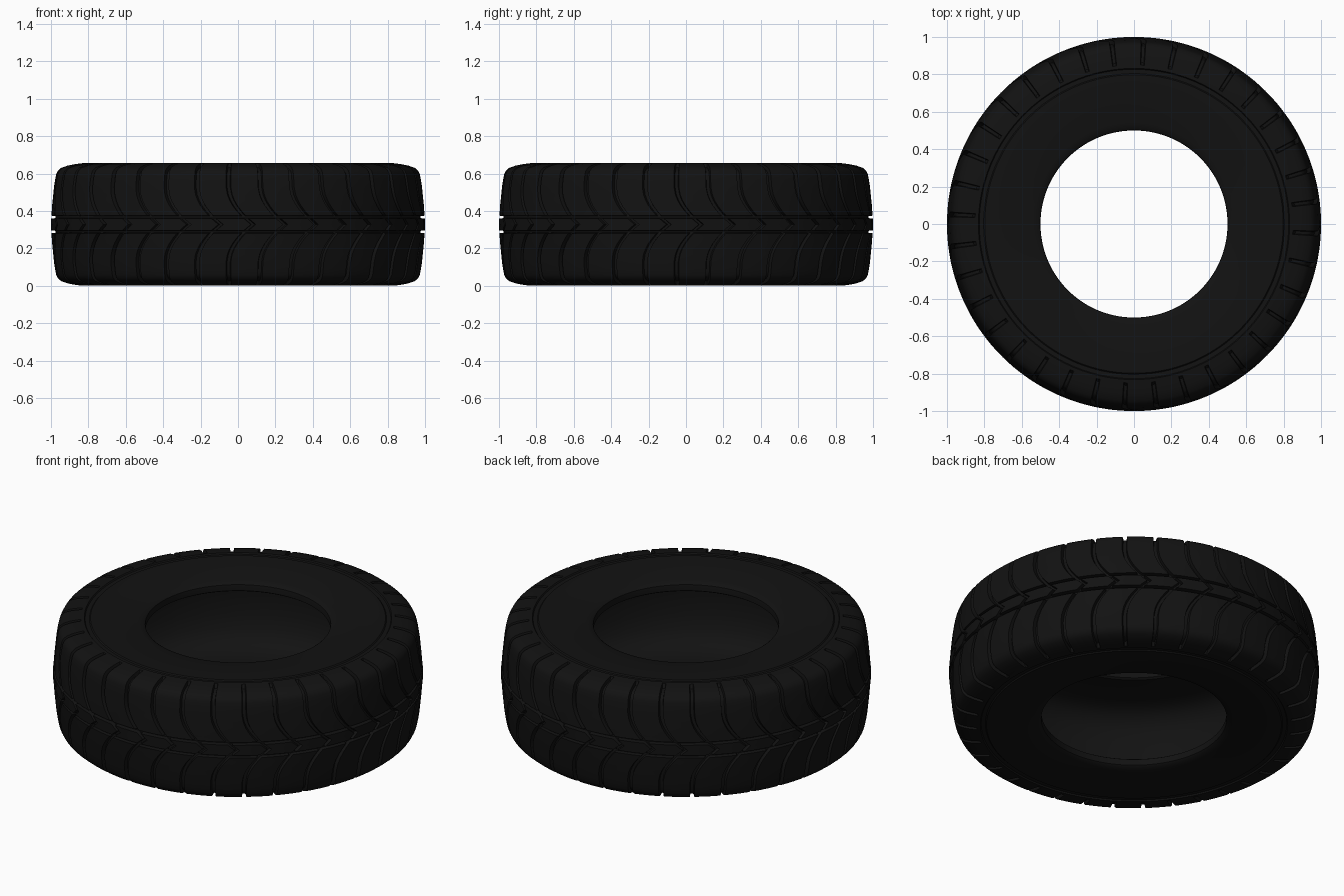
import bpy, bmesh, math

if "Cube" in bpy.data.objects:
    bpy.data.objects.remove(bpy.data.objects["Cube"])

PITCHES = 36          # tread blocks around the tyre
MID = 0.3275          # half of the tyre width
GROOVE = 0.022        # depth of the cross grooves

# Half profile, from tread centre over the shoulder to the bead and into the
# hollow: (radius, height above mid plane, 1 where cross grooves are cut)
HALF = [
    (1.000, 0.015, 1), (1.000, 0.031, 1),
    (0.975, 0.034, 0), (0.975, 0.044, 0),                     # ring groove
    (0.998, 0.047, 1), (0.996, 0.07, 1), (0.994, 0.10, 1), (0.991, 0.13, 1),
    (0.988, 0.16, 1), (0.984, 0.20, 1), (0.978, 0.24, 1), (0.972, 0.27, 1),
    (0.964, 0.287, 1), (0.945, 0.303, 1), (0.91, 0.315, 1),   # shoulder
    (0.875, 0.322, 1), (0.85, 0.3255, 0),
    (0.832, 0.3275, 0), (0.827, 0.320, 0),                    # sidewall ring
    (0.804, 0.320, 0), (0.798, 0.3265, 0),
    (0.74, 0.3265, 0), (0.67, 0.321, 0), (0.60, 0.313, 0), (0.54, 0.304, 0),
    (0.512, 0.298, 0), (0.502, 0.290, 0), (0.50, 0.278, 0),   # bead
    (0.50, 0.255, 0), (0.512, 0.247, 0),
    (0.60, 0.260, 0), (0.72, 0.267, 0), (0.81, 0.255, 0),     # hollow inside
    (0.87, 0.22, 0), (0.905, 0.16, 0), (0.922, 0.08, 0),
]
profile = HALF + [(0.926, 0.0, 0)] + [(r, -h, t) for r, h, t in reversed(HALF)] + [(1.0, 0.0, 1)]

# One pitch: (angle as a fraction of the pitch, groove depth factor)
COLUMNS = [(-0.075, 0), (-0.05, 1), (0.05, 1), (0.075, 0), (0.36, 0), (0.64, 0)]


def sweep(h):
    """Grooves bend forward towards the centre of the tread."""
    return 0.135 * (1 - min(abs(h) / 0.21, 1)) ** 2


def carve(r, h, depth):
    """Push a profile point into the rubber."""
    if abs(h) <= 0.25:
        return r - depth, h
    dr, dh = 0.8 - r, math.copysign(0.2, h) - h
    k = depth / math.hypot(dr, dh)
    return r + dr * k, h + dh * k


# Revolve the profile with the grooves cut in
bm = bmesh.new()
rings = []
step = 2 * math.pi / PITCHES
for p in range(PITCHES):
    for frac, cut in COLUMNS:
        ring = []
        for r0, h0, tread in profile:
            r, h = carve(r0, h0, GROOVE * cut * tread) if cut and tread else (r0, h0)
            a = math.radians(-93) + (p + frac) * step + sweep(h0) * (r0 > 0.95)
            ring.append(bm.verts.new((r * math.cos(a), r * math.sin(a), MID + h)))
        rings.append(ring)

n = len(profile)
for i, ring in enumerate(rings):
    nxt = rings[(i + 1) % len(rings)]
    for j in range(n):
        k = (j + 1) % n
        bm.faces.new((ring[j], nxt[j], nxt[k], ring[k]))
bmesh.ops.recalc_face_normals(bm, faces=bm.faces)

mesh = bpy.data.meshes.new("tyre")
bm.to_mesh(mesh)
bm.free()
tyre = bpy.data.objects.new("tyre", mesh)
bpy.context.collection.objects.link(tyre)

# Black rubber
rubber = bpy.data.materials.new("rubber")
rubber.diffuse_color = (0.006, 0.006, 0.006, 1)
rubber.use_nodes = True
rubber.node_tree.nodes["Principled BSDF"].inputs["Base Color"].default_value = rubber.diffuse_color
mesh.materials.append(rubber)

bpy.context.view_layer.objects.active = tyre
tyre.select_set(True)
bpy.ops.object.shade_smooth_by_angle(angle=math.radians(35))
